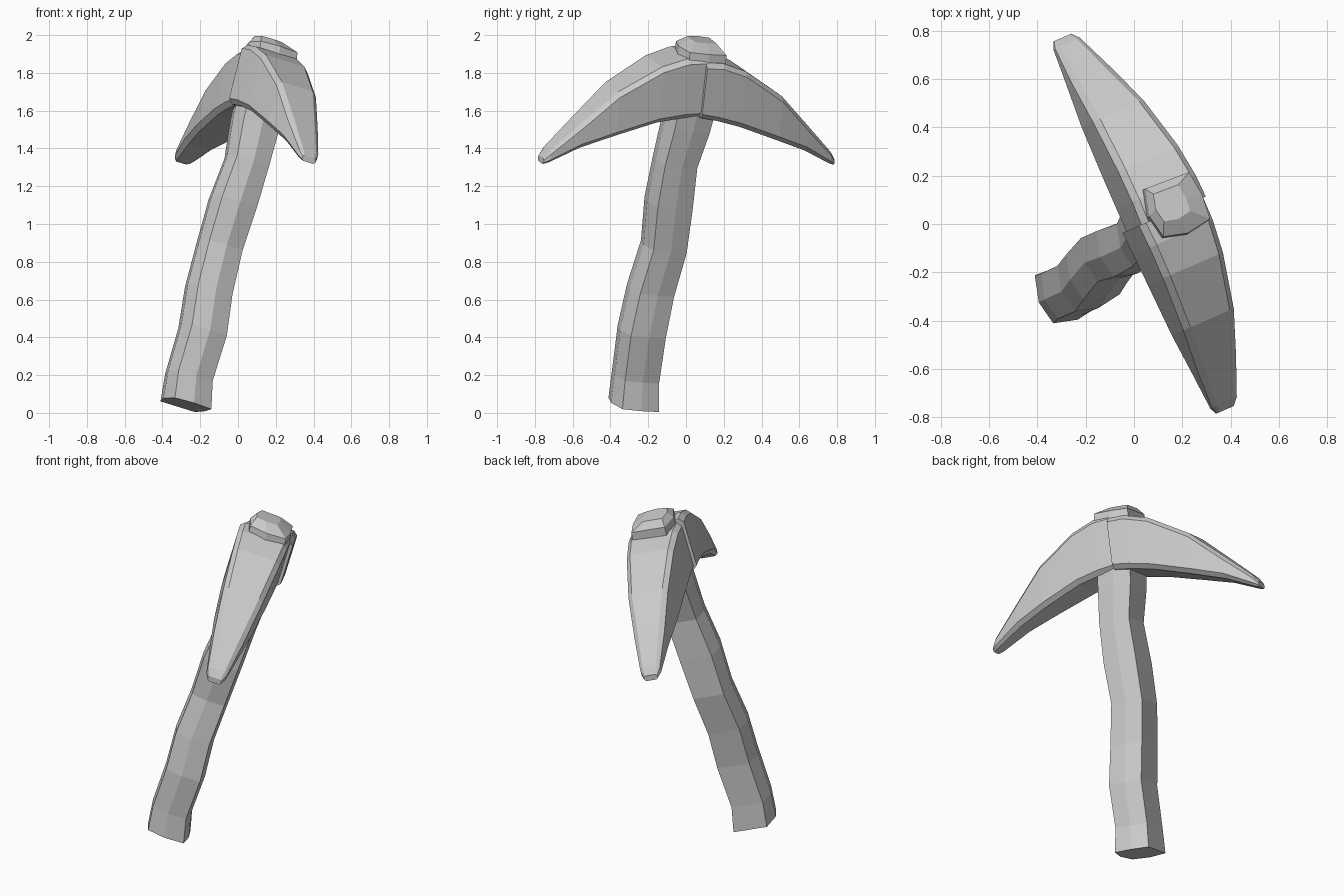
import bpy, bmesh, math
from mathutils import Vector

if "Cube" in bpy.data.objects:
    bpy.data.objects.remove(bpy.data.objects["Cube"])


def loft(name, rings):
    """Skin a list of equal-length point rings and cap both ends."""
    bm = bmesh.new()
    rows = [[bm.verts.new(p) for p in ring] for ring in rings]
    for a, b in zip(rows, rows[1:]):
        for i in range(len(a)):
            j = (i + 1) % len(a)
            bm.faces.new((a[i], a[j], b[j], b[i]))
    bm.faces.new(rows[0])
    bm.faces.new(rows[-1])
    bmesh.ops.recalc_face_normals(bm, faces=bm.faces)
    mesh = bpy.data.meshes.new(name)
    bm.to_mesh(mesh)
    bm.free()
    obj = bpy.data.objects.new(name, mesh)
    bpy.context.collection.objects.link(obj)
    return obj


# Handle: crooked shaft with a slightly rounded square section
axis = Vector((0.23, 0.18, 0.96)).normalized()
side = (Vector((1, 0, 0)) - axis * axis.x).normalized()
back = axis.cross(side)
SECTION = [(-113, 0.98), (-68, 0.83), (-20, 1), (25, 0.78),
           (70, 1), (155, 1), (203, 0.86)]  # angle, radius


def shaft_ring(x, y, z, r):
    c = Vector((x, y, z))
    return [c + r * k * (math.cos(math.radians(a)) * side
                         + math.sin(math.radians(a)) * back) for a, k in SECTION]


shaft = [  # x, y, z, radius
    (-0.278, -0.28, 0.042, 0.15), (-0.262, -0.27, 0.19, 0.14),
    (-0.19, -0.237, 0.43, 0.143), (-0.157, -0.19, 0.65, 0.14),
    (-0.10, -0.12, 0.88, 0.136), (-0.03, -0.095, 1.11, 0.143),
    (0.045, -0.06, 1.33, 0.132), (0.085, -0.005, 1.52, 0.145),
    (0.14, 0.05, 1.75, 0.15), (0.165, 0.07, 1.86, 0.148)]
loft("handle", [shaft_ring(*s) for s in shaft])

# Flared handle end above the head
cap = [(0.165, 0.07, 1.86, 0.135), (0.17, 0.072, 1.88, 0.152),
       (0.178, 0.078, 1.93, 0.15), (0.155, 0.085, 1.975, 0.085)]
loft("handle_cap", [shaft_ring(*s) for s in cap])

# Head: two curved tapering arms with chamfered edges
origin = Vector((0.14, 0.045, 1.748))
along = Vector((0.40, -0.917, 0)).normalized()
flat = Vector((0.917, 0.40, 0)).normalized()
up = (0.27 * flat + 0.963 * Vector((0, 0, 1))).normalized()
thick = (0.963 * flat - 0.27 * Vector((0, 0, 1))).normalized()

stations = [  # distance, top, bottom, half thickness
    (0.0, 0.165, -0.16, 0.151), (0.10, 0.16, -0.167, 0.148),
    (0.24, 0.115, -0.192, 0.14), (0.47, -0.025, -0.27, 0.118),
    (0.65, -0.20, -0.34, 0.09), (0.81, -0.36, -0.425, 0.058),
    (0.84, -0.405, -0.437, 0.04)]


def arm(name, sign, shift, top_drop, bottom_drop):
    rings = []
    for d, top, bot, h in stations:
        fade = min(1, (top - bot) / 0.2)
        top -= top_drop * fade
        bot -= bottom_drop * fade * min(1, d / 0.2)
        c = min(0.026, 0.3 * (top - bot), 0.3 * h)
        section = [(-h, top - c), (-h + c, top), (h - c, top), (h, top - c),
                   (h, bot + c), (h - c, bot), (-h + c, bot), (-h, bot + c)]
        s = shift * (1 - d / 0.85)
        rings.append([origin + sign * d * along
                      + (n + s + 0.006 * d) * thick + w * up
                      for n, w in section])
    return loft(name, rings)


arm("front_pick_arm", 1, -0.024, 0.0, 0.0)
arm("rear_pick_arm", -1, -0.006, 0.022, 0.02)
